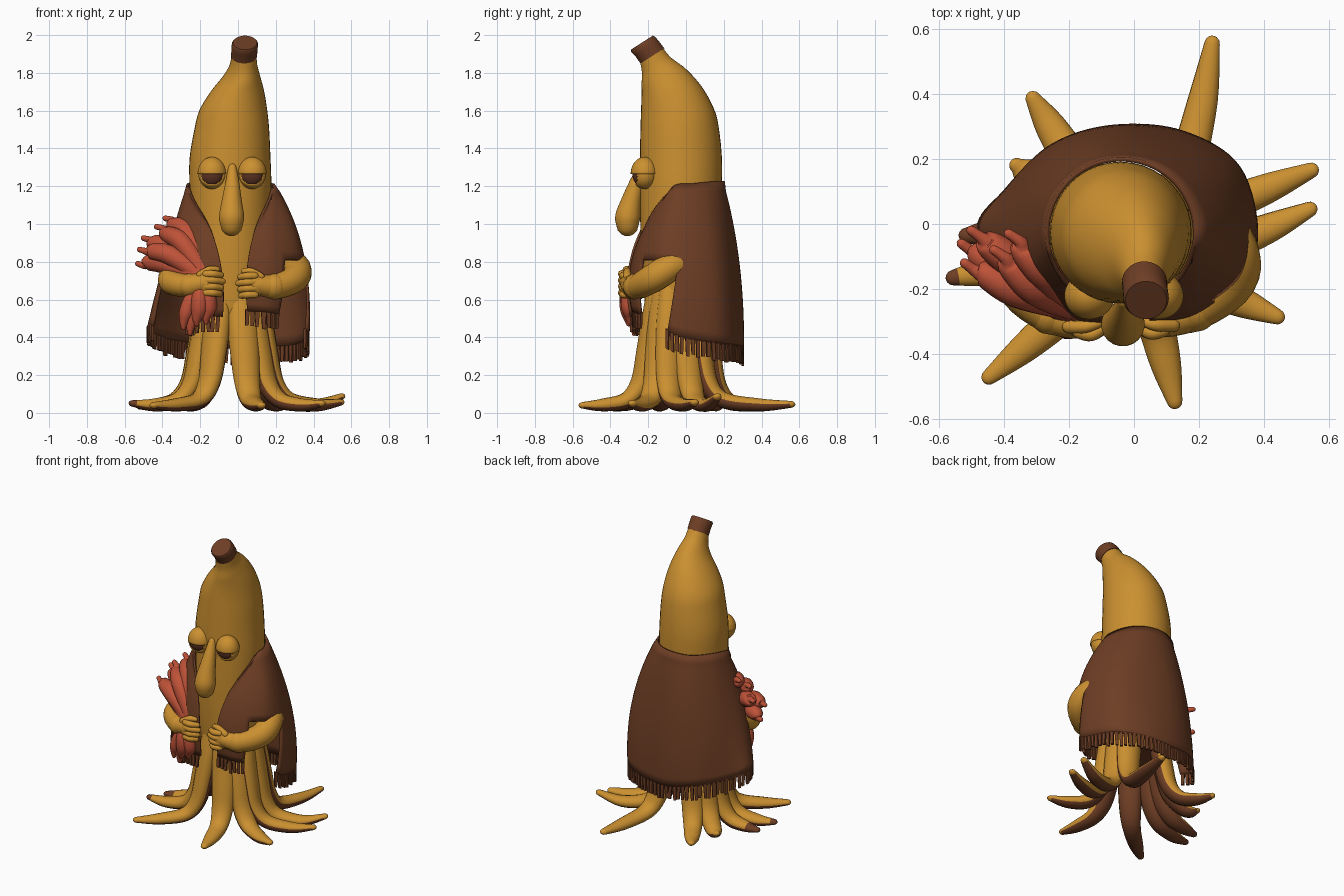
import bpy, bmesh, math, random
from mathutils import Vector

if "Cube" in bpy.data.objects:
    bpy.data.objects.remove(bpy.data.objects["Cube"])

random.seed(4)

def material(name, rgb):
    m = bpy.data.materials.new(name)
    m.diffuse_color = (*rgb, 1)
    m.use_nodes = True
    m.node_tree.nodes["Principled BSDF"].inputs["Base Color"].default_value = m.diffuse_color
    return m

YELLOW = material("banana_yellow", (0.60, 0.28, 0.03))
BROWN = material("shawl_brown", (0.155, 0.048, 0.018))
RED = material("red_banana", (0.52, 0.085, 0.04))
DARK = material("eye_brown", (0.115, 0.036, 0.018))

def spline(pts, u):
    """Catmull-Rom through tuples of any size, u in 0..len-1."""
    i = min(int(u), len(pts) - 2)
    t = u - i
    a, b, c, d = (pts[max(0, min(len(pts) - 1, i + k))] for k in (-1, 0, 1, 2))
    return [0.5 * (2 * q + (r - p) * t + (2 * p - 5 * q + 4 * r - s) * t * t
                   + (3 * q - p - 3 * r + s) * t ** 3) for p, q, r, s in zip(a, b, c, d)]

def finish(name, bm, mats, recalc=True):
    if recalc:
        bmesh.ops.recalc_face_normals(bm, faces=bm.faces)
    me = bpy.data.meshes.new(name)
    bm.to_mesh(me)
    bm.free()
    ob = bpy.data.objects.new(name, me)
    bpy.context.collection.objects.link(ob)
    for m in mats:
        me.materials.append(m)
    bpy.ops.object.select_all(action='DESELECT')
    ob.select_set(True)
    bpy.context.view_layer.objects.active = ob
    bpy.ops.object.shade_smooth_by_angle(angle=math.radians(45))
    return ob

def loft(bm, rings, mat_rule=lambda i, k: 0, end_mats=(0, 0)):
    """Skin a list of point rings and close both ends."""
    loops = [[bm.verts.new(p) for p in ring] for ring in rings]
    n = len(loops[0])
    for i in range(len(loops) - 1):
        for k in range(n):
            f = bm.faces.new((loops[i][k], loops[i][(k + 1) % n],
                              loops[i + 1][(k + 1) % n], loops[i + 1][k]))
            f.material_index = mat_rule(i / (len(loops) - 1), k / n)
    bm.faces.new(loops[0]).material_index = end_mats[0]
    bm.faces.new(loops[-1]).material_index = end_mats[1]

def tube(name, pts, mats, n=14, flat=1.0, steps=5, rule=lambda i, k: 0, ends=(0, 0)):
    """Rounded tube through (x, y, z, radius) points; flat squashes its thickness."""
    total = (len(pts) - 1) * steps
    s = [spline(pts, i / steps) for i in range(total + 1)]
    p = [Vector(q[:3]) for q in s]
    r = [max(q[3], 0.004) for q in s]
    tan = [(p[min(i + 1, total)] - p[max(i - 1, 0)]).normalized() for i in range(total + 1)]
    secs = [(p[i], r[i], tan[i]) for i in range(total + 1)]
    for end, sign in ((0, -1), (total, 1)):
        caps = [(p[end] + tan[end] * sign * r[end] * o, r[end] * k, tan[end])
                for o, k in ((0.5, 0.86), (0.85, 0.5), (0.97, 0.2))]
        secs = caps[::-1] + secs if sign < 0 else secs + caps
    side = tan[0].cross((p[-1] - p[0]).orthogonal()).normalized()
    if flat != 1.0:
        side = tan[total].cross(Vector((0, 0, 1))).normalized()
    rings = []
    for c, rad, t in secs:
        side = (side - t * side.dot(t)).normalized()
        nor = side.cross(t)
        rings.append([c + rad * (math.cos(a) * side + math.sin(a) * flat * nor)
                      for a in (2 * math.pi * k / n for k in range(n))])
    bm = bmesh.new()
    loft(bm, rings, rule, ends)
    return finish(name, bm, mats)

def ball(name, c, size, mats, rule=lambda d: 0, keep=lambda d: True):
    bm = bmesh.new()
    bmesh.ops.create_uvsphere(bm, u_segments=48, v_segments=32, radius=1)
    for f in list(bm.faces):
        f.material_index = rule(f.calc_center_median())
        if not keep(f.calc_center_median()):
            bm.faces.remove(f)
    for v in bm.verts:
        v.co = Vector([c[i] + v.co[i] * size[i] for i in range(3)])
    return finish(name, bm, mats)

# Body with stem: (z, centre x, centre y, radius x, radius y, tilt)
body = [(0.40, -.03, -.03, .15, .16, 0), (0.6, -.035, -.03, .185, .19, 0),
        (0.8, -.04, -.03, .205, .205, 0), (1.0, -.04, -.03, .212, .212, 0),
        (1.2, -.04, -.027, .217, .217, 0), (1.35, -.042, -.027, .214, .217, 0),
        (1.5, -.033, -.033, .198, .208, 0), (1.6, -.025, -.043, .18, .195, 0),
        (1.7, -.003, -.072, .142, .163, .1), (1.78, .02, -.115, .098, .12, .3),
        (1.84, .029, -.155, .073, .078, .5), (1.90, .032, -.185, .066, .059, .62)]

def ring(z, cx, cy, rx, ry, tilt, n=40):
    return [Vector((cx + rx * math.cos(a), cy + ry * math.sin(a), z + tilt * ry * math.sin(a)))
            for a in (2 * math.pi * k / n for k in range(n))]

bm = bmesh.new()
loft(bm, [ring(*spline(body, i / 4)) for i in range(4 * len(body) - 3)], end_mats=(1, 0))
finish("banana_body", bm, [YELLOW, BROWN])
bm = bmesh.new()
loft(bm, [ring(1.89, .032, -.178, .069, .063, .64), ring(1.93, .035, -.207, .069, .062, .64),
          ring(1.952, .037, -.228, .07, .063, .64), ring(1.96, .037, -.234, .063, .058, .64)])
finish("stem_cap", bm, [BROWN])

# Peel legs, brown inside: (tip x, tip y, tip z, root angle, share of length that is yellow)
tips = [(-.445, -.47, .04, 238, 1), (.125, -.545, .04, 291, 1), (.44, -.285, .05, -36, 1),
        (.54, .045, .055, -18, 1), (.545, .165, .085, 13, 1), (.24, .555, .045, 38, 1),
        (-.31, .385, .05, 126, 1), (-.36, .18, .05, 150, 1), (-.555, -.165, .05, 200, .88),
        (-.515, -.035, .035, 176, .78)]
for i, (tx, ty, tz, root, yellow) in enumerate(tips):
    cx = cy = -.03
    a1 = math.radians(root)
    a2 = a1 + (math.atan2(ty - cy, tx - cx) - a1 + math.pi) % (2 * math.pi) - math.pi
    reach = math.hypot(tx - cx, ty - cy)
    rows = [(.12, .70, .07, 0), (.15, .50, .085, 0), (.185, .32, .08, 0), (.225, .16, .07, .1),
            (.30, .068, .058, .4), (.31 + (reach - .30) / 2, .042, .046, .8), (reach, tz, .024, 1)]
    tube(f"peel_leg_{i + 1}", [(cx + math.cos(a1 + (a2 - a1) * w) * d, cy + math.sin(a1 + (a2 - a1) * w) * d,
                                z, r) for d, z, r, w in rows], [YELLOW, BROWN], flat=0.75,
         rule=lambda i, k: int((0.57 < k < 0.93 and i < 0.9) or i > yellow), ends=(0, int(yellow < 1)))

# Shawl: top, middle and hem point per column, right front edge round the back to the left
columns = [(.17, -.08, 1.18, .06, -.27, .85, .05, -.28, .54),
           (.18, -.06, 1.20, .19, -.245, .85, .17, -.265, .53),
           (.185, -.03, 1.21, .318, -.145, .85, .28, -.17, .50),
           (.19, .02, 1.21, .342, 0, .82, .37, -.06, .41),
           (.14, .11, 1.22, .285, .16, .80, .32, .17, .365),
           (.06, .175, 1.225, .14, .245, .80, .15, .28, .35),
           (-.05, .19, 1.225, -.06, .275, .80, -.06, .298, .34),
           (-.15, .165, 1.22, -.22, .225, .80, -.25, .24, .37),
           (-.235, .08, 1.22, -.335, .10, .80, -.395, .10, .40),
           (-.262, 0, 1.21, -.38, -.04, .82, -.475, -.02, .45),
           (-.26, -.05, 1.20, -.33, -.17, .85, -.36, -.19, .48),
           (-.255, -.08, 1.19, -.20, -.26, .85, -.2, -.28, .51),
           (-.245, -.10, 1.17, -.105, -.28, .85, -.08, -.29, .51)]

def cloth(u, t):
    c = spline(columns, u)
    a, b, h = Vector(c[:3]), Vector(c[3:6]), Vector(c[6:])
    p = a * (1 - t) * (1 - 2 * t) + b * 4 * t * (1 - t) + h * t * (2 * t - 1)
    # keep the cloth outside the body and snug at the neck
    e = math.hypot((p.x + .04) / .217, (p.y + .028) / .217)
    k = min(max(e, 1.045), 1.045 + 2.5 * t) / e
    return Vector((-.04 + (p.x + .04) * k, -.028 + (p.y + .028) * k, p.z))

def in_slit(u):
    return 1.4 < u < 2.75 or 9.4 < u < 10.6

NU, NV = 96, 16
bm = bmesh.new()
grid = [[bm.verts.new(cloth(12 * i / NU, j / NV)) for j in range(NV + 1)] for i in range(NU + 1)]
for i in range(NU):
    for j in range(NV):
        if not (in_slit(12 * (i + .5) / NU) and j >= 9):
            bm.faces.new((grid[i][j], grid[i][j + 1], grid[i + 1][j + 1], grid[i + 1][j]))
bmesh.ops.delete(bm, geom=[v for v in bm.verts if not v.link_faces], context='VERTS')
mod = finish("shawl", bm, [BROWN], recalc=False).modifiers.new("thickness", 'SOLIDIFY')
mod.thickness, mod.offset = 0.014, 0

# Fringe strands spaced evenly along the hem
bm = bmesh.new()
last = None
for i in range(1201):
    u = 12 * i / 1200
    p = cloth(u, 1)
    if in_slit(u) or (last and (p - last).length < 0.027):
        continue
    last = p
    along = (cloth(min(u + .05, 12), 1) - cloth(max(u - .05, 0), 1)).normalized()
    out = along.cross(Vector((0, 0, 1))).normalized()
    sway = along * random.uniform(-.006, .006)
    loft(bm, [[p + Vector((0, 0, dz)) + s + along * a * w + out * b * .007
               for a, b in ((-1, -1), (1, -1), (1, 1), (-1, 1))]
              for dz, w, s in ((.01, .011, sway * 0), (-.075 - random.random() * .02, .009, sway))])
finish("shawl_fringe", bm, [BROWN])

# Arms, cuffs and hands
arms = {"right": [(.24, .04, .79, .055), (.305, -.07, .775, .074), (.302, -.17, .715, .076),
                  (.20, -.255, .67, .067), (.10, -.295, .68, .054)],
        "left": [(-.28, .0, .79, .05), (-.335, -.09, .75, .062), (-.355, -.19, .695, .066),
                 (-.27, -.27, .675, .06), (-.18, -.30, .69, .054)]}
for name, path in arms.items():
    tube(f"{name}_arm", path, [YELLOW], n=18)
    a, b = spline(path, 3.05), spline(path, 3.18)
    tube(f"{name}_cuff", [(*a[:3], a[3] + .004), (*b[:3], b[3] + .005)], [YELLOW], n=18)
    s = -1 if name == "right" else 1
    hx, hy, hz = path[-1][0] + s * .02, *path[-1][1:3]
    ball(f"{name}_palm", (hx, hy - .005, hz), (.07, .048, .07), [YELLOW])
    for k in range(4):
        z = hz + .045 - k * .033
        tube(f"{name}_finger_{k + 1}", [(hx - s * .01, hy - .032, z, .02), (hx + s * .03, hy - .04, z, .02),
             (hx + s * (.078 - .008 * abs(k - 1)), hy - .014, z - .006, .017)], [YELLOW], n=10)
    tube(f"{name}_thumb", [(hx - s * .04, hy - .015, hz + .04, .022), (hx + s * .01, hy - .015, hz + .068, .02),
         (hx + s * .05, hy - .005, hz + .07, .015)], [YELLOW], n=10)

# Bunch of red bananas fanned over the left arm
fan = [(-.385, -.03, 1.03, -.27, -.155, .955), (-.43, -.08, .985, -.30, -.20, .905),
       (-.50, -.02, .925, -.37, -.12, .87), (-.52, -.12, .865, -.36, -.205, .835),
       (-.53, -.06, .79, -.39, -.15, .79)]
for i, (x, y, z, mx, my, mz) in enumerate(fan):
    lo = -.16 - i * .012
    tube(f"red_banana_{i + 1}", [(x, y, z, .015), (x + .035, y - .025, z - .01, .02),
         (x * .6 + mx * .4, y * .6 + my * .4, z * .5 + mz * .5 + .004, .042), (mx, my, mz, .053),
         (lo - .02, -.25, .76 - i * .008, .046), (lo - .01, -.28, .66, .03)],
         [RED, BROWN], n=12, ends=(1, 0))
for i, (x, y, z, r) in enumerate([(-.155, -.30, .54, .044), (-.205, -.305, .53, .046),
                                  (-.275, -.285, .51, .038), (-.24, -.275, .48, .036)]):
    tube(f"red_banana_end_{i + 1}", [(-.19, -.28, .70, .035), (x * .7 - .057, y, z + .09, r),
         (x, y, z + .02, r), (x - .012, y, z - .03, r * .6), (x - .014, y, z - .06, .012)], [RED], n=12)

# Sleepy eyes: heavy upper lid, lower lid with an opening at the front
for name, x in (("left", -.137), ("right", .075)):
    c = (x, -.22, 1.265)
    ball(f"{name}_eye", c, (.068, .064, .072), [YELLOW, DARK],
         rule=lambda d: int(d.y < -.2 and (d.x / .82) ** 2 + ((d.z + .2) / .6) ** 2 < 1))
    for part, size, keep in (
            ("upper", (.077, .073, .09), lambda d: d.z > .03),
            ("lower", (.073, .069, .08), lambda d: d.z < .06 and not (
                d.y < 0 and (d.x / .85) ** 2 + (d.z / .74) ** 2 < 1))):
        lid = ball(f"{name}_{part}_lid", c, size, [YELLOW], keep=keep)
        lid.modifiers.new("thickness", 'SOLIDIFY').thickness = 0.01

# Drooping nose
tube("nose", [(-.03, -.235, 1.30, .022), (-.03, -.262, 1.22, .037), (-.033, -.29, 1.12, .054),
              (-.034, -.308, 1.04, .067), (-.034, -.310, .995, .06)], [YELLOW], n=20)
